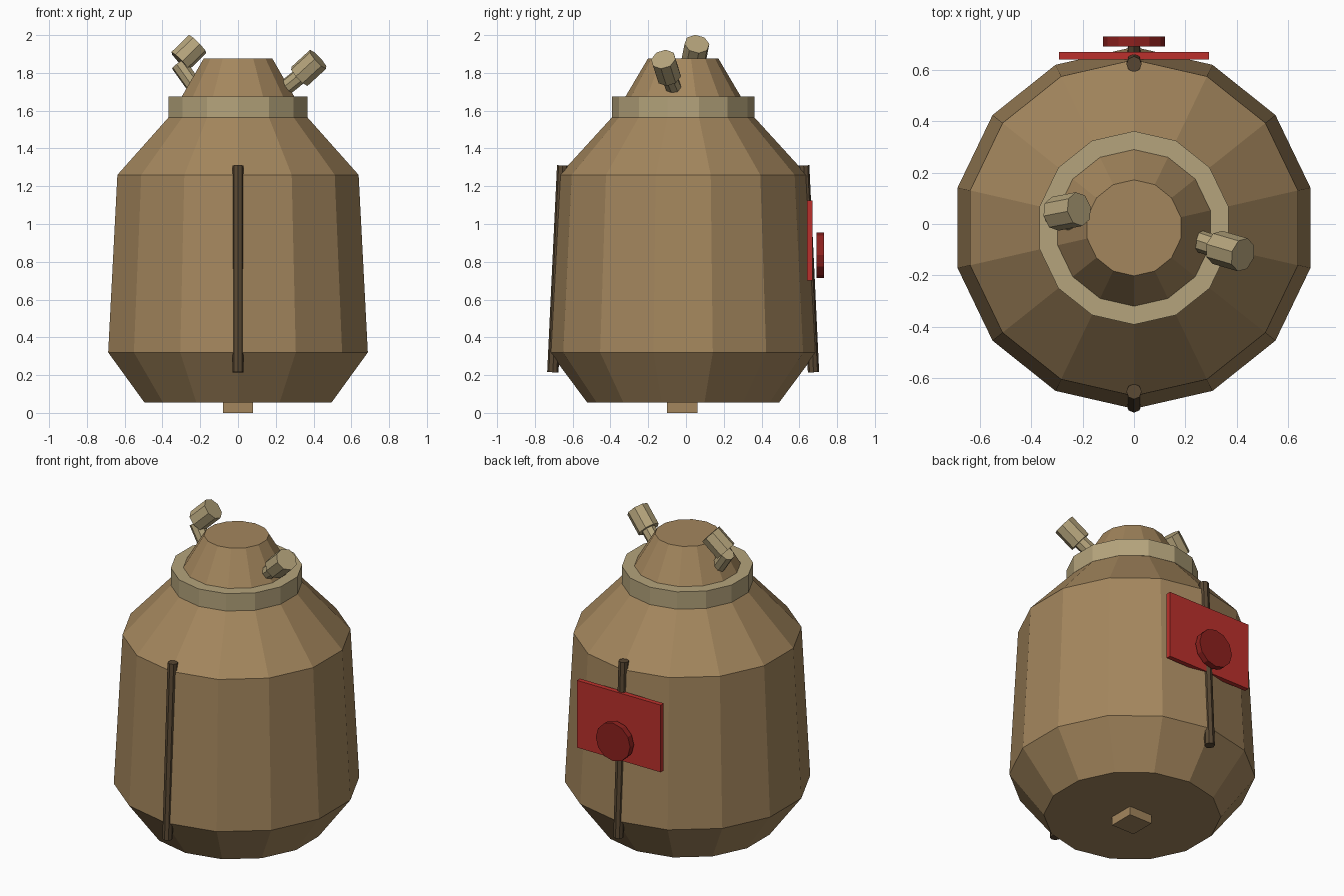
import bpy, bmesh, math
from mathutils import Vector

if "Cube" in bpy.data.objects:
    bpy.data.objects.remove(bpy.data.objects["Cube"])

CY = -0.015  # vessel axis sits slightly forward


def material(name, rgb):
    m = bpy.data.materials.new(name)
    m.diffuse_color = (*rgb, 1)
    m.use_nodes = True
    m.node_tree.nodes["Principled BSDF"].inputs["Base Color"].default_value = m.diffuse_color
    return m


TAN = material("tan", (0.37, 0.24, 0.11))
PALE = material("pale_tan", (0.46, 0.37, 0.20))
DARK = material("dark_brown", (0.10, 0.065, 0.033))
RED = material("red", (0.50, 0.03, 0.025))
DEEP_RED = material("deep_red", (0.27, 0.015, 0.013))


def finish(name, bm, mat):
    bmesh.ops.recalc_face_normals(bm, faces=bm.faces)
    me = bpy.data.meshes.new(name)
    bm.to_mesh(me)
    bm.free()
    me.materials.append(mat)
    ob = bpy.data.objects.new(name, me)
    bpy.context.collection.objects.link(ob)
    return ob


def turned(name, profile, mat, sides=14):
    """Closed solid of revolution from (radius, z) points, one corner facing front."""
    bm = bmesh.new()
    rings = []
    for r, z in profile:
        rings.append([bm.verts.new((r * math.sin(a), CY - r * math.cos(a), z))
                      for a in (2 * math.pi * i / sides for i in range(sides))])
    for lo, hi in zip(rings, rings[1:]):
        for i in range(sides):
            j = (i + 1) % sides
            bm.faces.new((lo[i], lo[j], hi[j], hi[i]))
    bm.faces.new(rings[0])
    bm.faces.new(rings[-1])
    return finish(name, bm, mat)


def cylinder(name, p, q, r, mat, sides=8):
    """Solid cylinder between two points."""
    p, q = Vector(p), Vector(q)
    bm = bmesh.new()
    bmesh.ops.create_cone(bm, cap_ends=True, segments=sides, radius1=r, radius2=r,
                          depth=(q - p).length)
    ob = finish(name, bm, mat)
    ob.location = (p + q) / 2
    ob.rotation_mode = 'QUATERNION'
    ob.rotation_quaternion = (q - p).to_track_quat('Z', 'Y')
    return ob


def box(name, lo, hi, mat):
    bm = bmesh.new()
    bmesh.ops.create_cube(bm, size=1)
    for v in bm.verts:
        v.co = [l + (c + 0.5) * (h - l) for c, l, h in zip(v.co, lo, hi)]
    return finish(name, bm, mat)


# Vessel: body, collar ring and tapered neck
turned("body", [(0.508, 0.055), (0.705, 0.32), (0.655, 1.26), (0.372, 1.57)], TAN)
turned("collar", [(0.377, 1.565), (0.377, 1.675)], PALE)
turned("neck", [(0.314, 1.66), (0.187, 1.875)], TAN)

# Small square foot
box("foot", (-0.08, -0.10, 0), (0.08, 0.06, 0.06), TAN)

# Rods running up the front and back walls
for name, s in (("front_rod", -1), ("back_rod", 1)):
    cylinder(name, (0, CY + s * 0.69, 0.215), (0, CY + s * 0.638, 1.31), 0.03, DARK)

# Back plate and round button
box("back_plate", (-0.293, 0.641, 0.70), (0.293, 0.671, 1.125), RED)
cylinder("button", (0, 0.692, 0.835), (0, 0.73, 0.835), 0.12, DEEP_RED, 12)

# Valves beside the neck: thin stem plus wider cap
valves = (
    ("right", (0.25, -0.065, 1.72), (0.33, -0.092, 1.785),
     (0.325, -0.091, 1.781), (0.424, -0.12, 1.872)),
    ("left", (-0.235, 0.015, 1.735), (-0.315, 0.035, 1.847),
     (-0.307, 0.04, 1.862), (-0.214, 0.058, 1.953)),
)
for side, a, b, c, d in valves:
    cylinder(side + "_valve_stem", a, b, 0.043, PALE)
    cylinder(side + "_valve_cap", c, d, 0.067, PALE)
